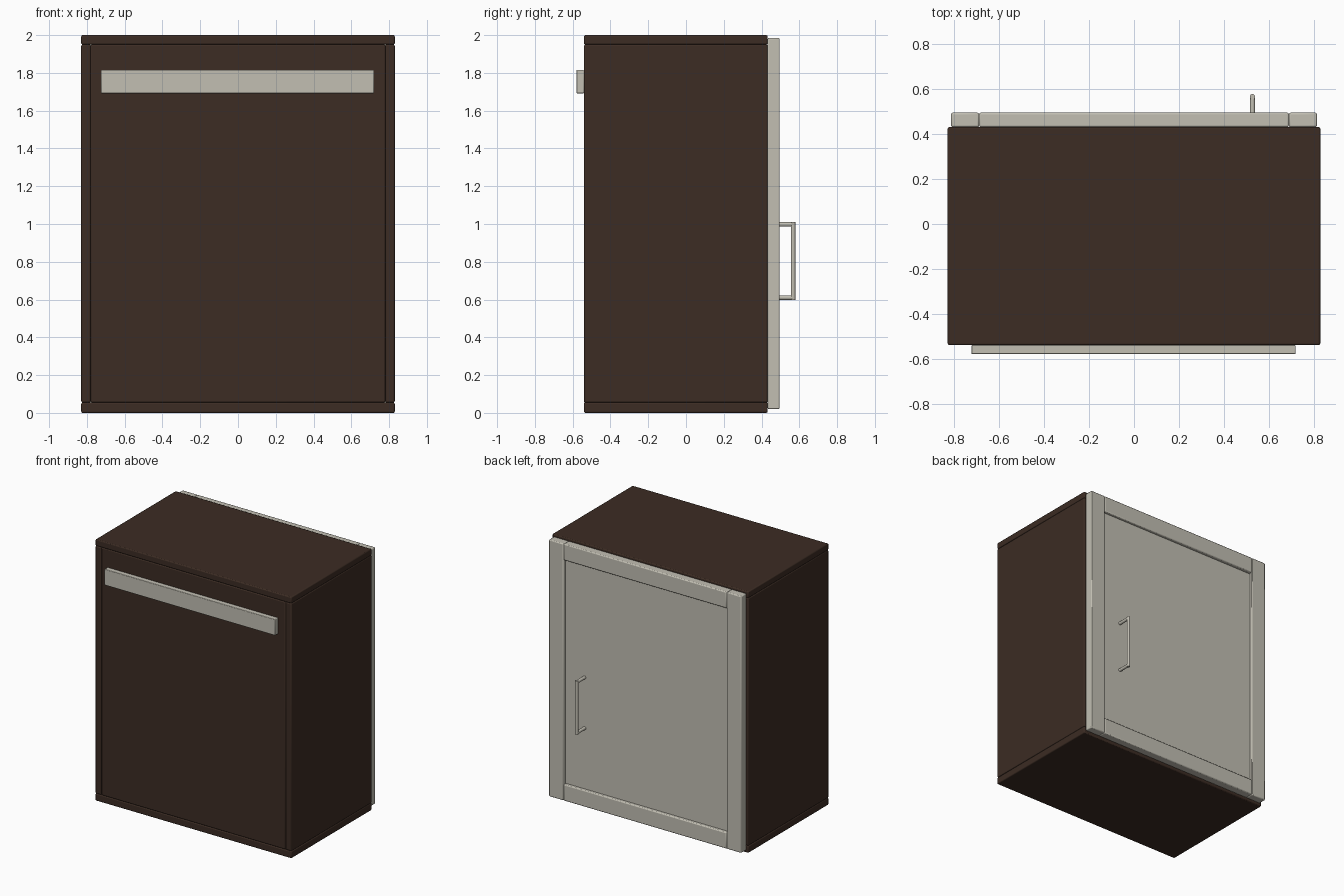
import bpy
from mathutils import Vector

cube = bpy.data.objects.get("Cube")
if cube:
    bpy.data.objects.remove(cube, do_unlink=True)


def material(name, rgb):
    mat = bpy.data.materials.new(name)
    mat.use_nodes = True
    color = (*rgb, 1.0)
    mat.diffuse_color = color
    mat.node_tree.nodes["Principled BSDF"].inputs["Base Color"].default_value = color
    return mat


dark_wood = material("dark brown wood", (0.045, 0.025, 0.017))
pale_paint = material("pale grey paint", (0.54, 0.52, 0.45))


def board(name, x, y, z, mat, bevel=0.007):
    """Board spanning the given (min, max) ranges, with softened edges."""
    bpy.ops.mesh.primitive_cube_add(size=1)
    obj = bpy.context.object
    obj.name = name
    low, high = map(Vector, zip(x, y, z))
    for v in obj.data.vertices:
        v.co = (low + high) / 2 + v.co * (high - low)
    obj.data.materials.append(mat)
    if bevel:
        mod = obj.modifiers.new("soft edges", "BEVEL")
        mod.width = bevel
        mod.segments = 2
    bpy.ops.object.shade_smooth_by_angle()
    return obj


def rod(name, start, end, radius, mat):
    """Round bar between two points."""
    start, end = Vector(start), Vector(end)
    axis = end - start
    bpy.ops.mesh.primitive_cylinder_add(
        vertices=16, radius=radius, depth=axis.length, location=(start + end) / 2,
        rotation=axis.to_track_quat("Z", "Y").to_euler())
    obj = bpy.context.object
    obj.name = name
    obj.data.materials.append(mat)
    bpy.ops.object.shade_smooth_by_angle()
    return obj


# Carcass
W, FRONT, BACK = 0.83, -0.54, 0.432
T = 0.05
depth = (FRONT, BACK)
z_low, z_high = 0.055, 1.95
board("bottom_board", (-W, W), depth, (0, z_low), dark_wood)
board("top_board", (-W, W), depth, (z_high, 2), dark_wood)
for side, s in (("left", 1), ("right", -1)):
    board(side + "_side_board", sorted((s * W, s * (W - T))), depth,
          (z_low, z_high), dark_wood)
board("closing_panel", (T - W, W - T), (FRONT, FRONT + T), (z_low, z_high), dark_wood)

# Mounting rail
board("mounting_rail", (-0.725, 0.72), (-0.58, FRONT), (1.692, 1.815), pale_paint, 0.004)

# Framed door: two stiles, two rails and a recessed panel
DW, STILE, DOOR = 0.815, 0.125, 0.496
z0, z1 = 0.02, 1.985
inner = DW - STILE
for side, s in (("left", 1), ("right", -1)):
    board(side + "_door_stile", sorted((s * DW, s * inner)), (BACK, DOOR),
          (z0, z1), pale_paint)
for level, a in (("bottom", z0), ("top", z1 - STILE)):
    board(level + "_door_rail", (-inner, inner), (BACK, DOOR), (a, a + STILE), pale_paint)
board("door_panel", (-inner, inner), (BACK + 0.01, DOOR - 0.024),
      (z0 + STILE, z1 - STILE), pale_paint, 0)

# Handle
HX, HY, R = 0.528, 0.567, 0.012
h0, h1 = 0.61, 0.998
rod("handle_bar", (HX, HY, h0 - R), (HX, HY, h1 + R), R, pale_paint)
for level, z in (("lower", h0), ("upper", h1)):
    rod(level + "_handle_post", (HX, DOOR - 0.03, z), (HX, HY, z), R, pale_paint)
